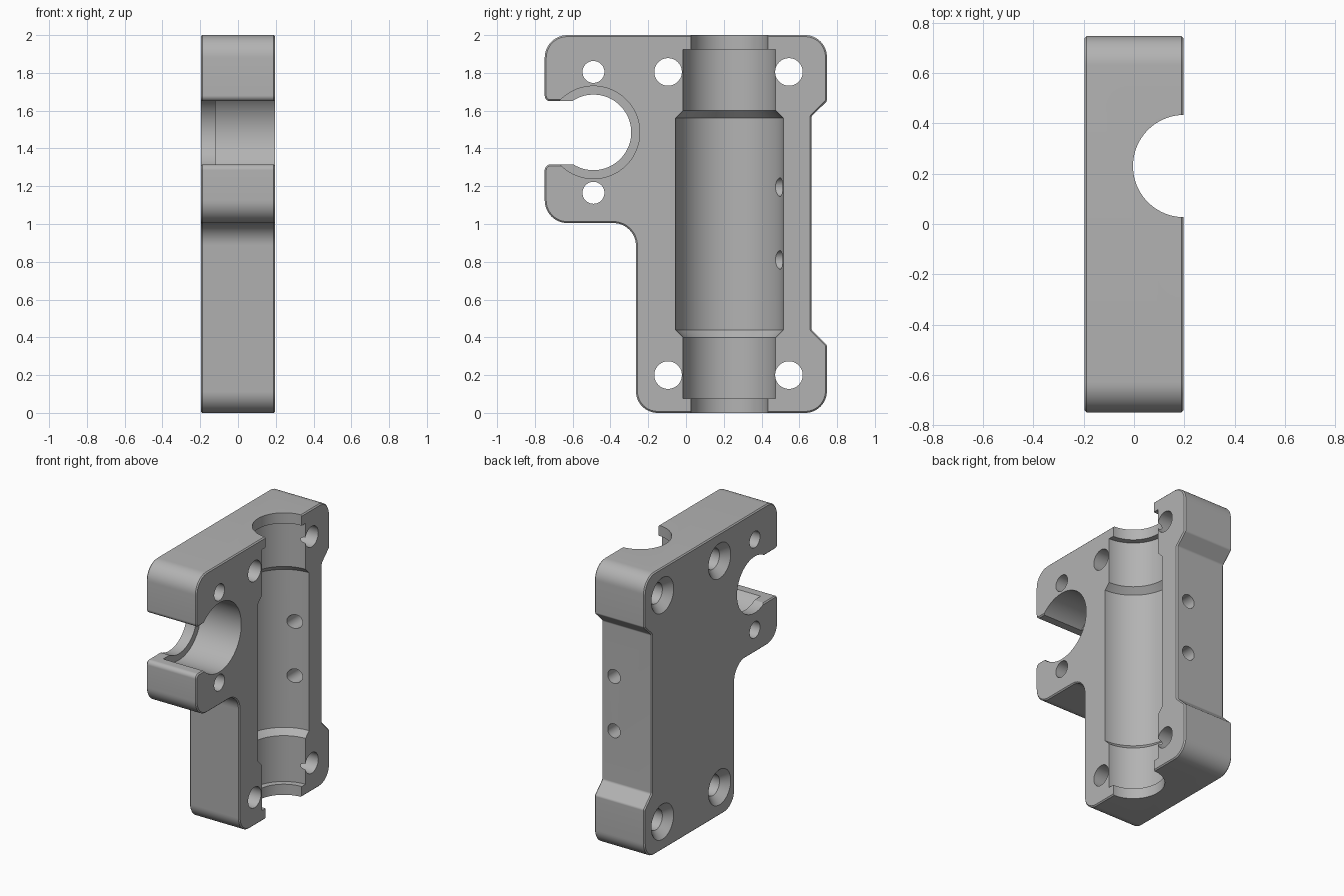
import bpy, bmesh, math
from mathutils import Vector, Matrix

cube = bpy.data.objects.get("Cube")
if cube:
    bpy.data.objects.remove(cube, do_unlink=True)

HALF = 0.197          # half thickness of the plate
AXIS = (0.199, 0.23)  # x, y of the long groove axis


def new_object(name, bm):
    """Turn a closed bmesh into an object whose faces point outward."""
    bm.normal_update()
    bmesh.ops.recalc_face_normals(bm, faces=bm.faces[:])
    if bm.calc_volume(signed=True) < 0:
        bmesh.ops.reverse_faces(bm, faces=bm.faces[:])
    mesh = bpy.data.meshes.new(name)
    bm.to_mesh(mesh)
    bm.free()
    ob = bpy.data.objects.new(name, mesh)
    bpy.context.collection.objects.link(ob)
    return ob


def fillet(corners, steps=12):
    """Round each (y, z, radius) corner of a closed outline."""
    pts = []
    n = len(corners)
    for i, (y, z, r) in enumerate(corners):
        p = Vector((y, z))
        if r == 0:
            pts.append(p)
            continue
        a = (Vector(corners[i - 1][:2]) - p).normalized()
        b = (Vector(corners[(i + 1) % n][:2]) - p).normalized()
        half = a.angle(b) / 2
        centre = p + (a + b).normalized() * r / math.sin(half)
        start = p + a * r / math.tan(half) - centre
        end = p + b * r / math.tan(half) - centre
        for k in range(steps + 1):
            mid = start.lerp(end, 0.5).normalized()
            turn = (k / steps - 0.5) * start.angle_signed(end)
            # angle_signed is clockwise positive
            c, s = math.cos(-turn), math.sin(-turn)
            pts.append(centre + r * Vector((mid.x * c - mid.y * s, mid.x * s + mid.y * c)))
    return pts


def lathe(name, profile, matrix, sides=96):
    """Closed solid of revolution from (radius, height) pairs."""
    bm = bmesh.new()
    rings = []
    for r, h in profile:
        rings.append([bm.verts.new(matrix @ Vector((
            r * math.cos(math.tau * k / sides), r * math.sin(math.tau * k / sides), h)))
            for k in range(sides)])
    for lo, hi in zip(rings, rings[1:]):
        for k in range(sides):
            j = (k + 1) % sides
            bm.faces.new((lo[k], lo[j], hi[j], hi[k]))
    bm.faces.new(rings[0][::-1])
    bm.faces.new(rings[-1])
    return new_object(name, bm)


def along_x(y, z):
    return Matrix.Translation((0, y, z)) @ Matrix.Rotation(math.pi / 2, 4, 'Y')


# Plate outline with the clamp arm, open slot and waisted back edge
outline = fillet([
    (-0.265, 0, 0.115), (0.746, 0, 0.115), (0.746, 0.36, 0.02), (0.664, 0.44, 0.02),
    (0.664, 1.57, 0.02), (0.746, 1.65, 0.02), (0.746, 2, 0.115), (-0.748, 2, 0.12),
    (-0.748, 1.65, 0.03), (-0.5, 1.65, 0), (-0.5, 1.315, 0), (-0.748, 1.315, 0.03),
    (-0.748, 1.005, 0.12), (-0.265, 1.005, 0.12)])
bm = bmesh.new()
back = [bm.verts.new((-HALF, y, z)) for y, z in outline]
front = [bm.verts.new((HALF, y, z)) for y, z in outline]
bm.faces.new(back[::-1])
bm.faces.new(front)
for i in range(len(outline)):
    bm.faces.new((back[i - 1], back[i], front[i], front[i - 1]))
body = new_object("clamp_body", bm)

# Fine chamfer around both faces
bevel = body.modifiers.new("edge_break", 'BEVEL')
bevel.width = 0.008
bevel.segments = 1
bevel.limit_method = 'ANGLE'
bevel.angle_limit = math.radians(60)

cutters = []

# Stepped groove, symmetric about mid height
lower = [(0.203, -0.1), (0.203, 0.075), (0.245, 0.075), (0.245, 0.4), (0.285, 0.44)]
steps = lower + [(r, 2 - h) for r, h in reversed(lower)]
cutters.append(lathe("groove_cutter", steps, Matrix.Translation((*AXIS, 0)), 128))

# Clamp bore with a thin lip at the back
cutters.append(lathe("bore_cutter", [(0.2, -0.3), (0.2, -0.12), (0.245, -0.12), (0.245, 0.3)],
                     along_x(-0.49, 1.485), 128))

# Countersunk bolt holes
for y in (-0.095, 0.545):
    for z in (0.2, 1.805):
        cutters.append(lathe("bolt_hole_cutter", [
            (0.125, -0.3), (0.125, -HALF), (0.073, -HALF + 0.052), (0.073, 0.3)],
            along_x(y, z), 48))

# Small holes in the arm
for z in (1.165, 1.805):
    cutters.append(lathe("arm_hole_cutter", [(0.058, -0.3), (0.058, 0.3)], along_x(-0.49, z), 48))

# Side holes from the back edge into the groove
for z in (0.81, 1.195):
    side = Matrix.Translation((0.1, 0, z)) @ Matrix.Rotation(-math.pi / 2, 4, 'X')
    cutters.append(lathe("side_hole_cutter", [(0.049, 0.3), (0.049, 0.9)], side, 48))

cuts = []
for cutter in cutters:
    cutter.hide_render = True
    cut = body.modifiers.new(cutter.name, 'BOOLEAN')
    cut.operation = 'DIFFERENCE'
    cut.object = cutter
    cuts.append(cut)

# Bake the cuts with the first solver that succeeds, then drop the cutters
for solver in ('EXACT', 'MANIFOLD', 'FLOAT'):
    for cut in cuts:
        cut.solver = solver
    bpy.context.view_layer.update()
    graph = bpy.context.evaluated_depsgraph_get()
    baked = bpy.data.meshes.new_from_object(body.evaluated_get(graph))
    if len(baked.polygons) > len(outline):
        break
body.modifiers.clear()
body.data = baked
for cutter in cutters:
    bpy.data.objects.remove(cutter, do_unlink=True)

# Plain grey finish
grey = bpy.data.materials.new("plain_grey")
grey.use_nodes = True
colour = (0.45, 0.45, 0.45, 1)
grey.diffuse_color = colour
grey.node_tree.nodes["Principled BSDF"].inputs["Base Color"].default_value = colour
body.data.materials.clear()
body.data.materials.append(grey)

bpy.ops.object.select_all(action='DESELECT')
body.select_set(True)
bpy.context.view_layer.objects.active = body
bpy.ops.object.shade_smooth_by_angle(angle=math.radians(25))
